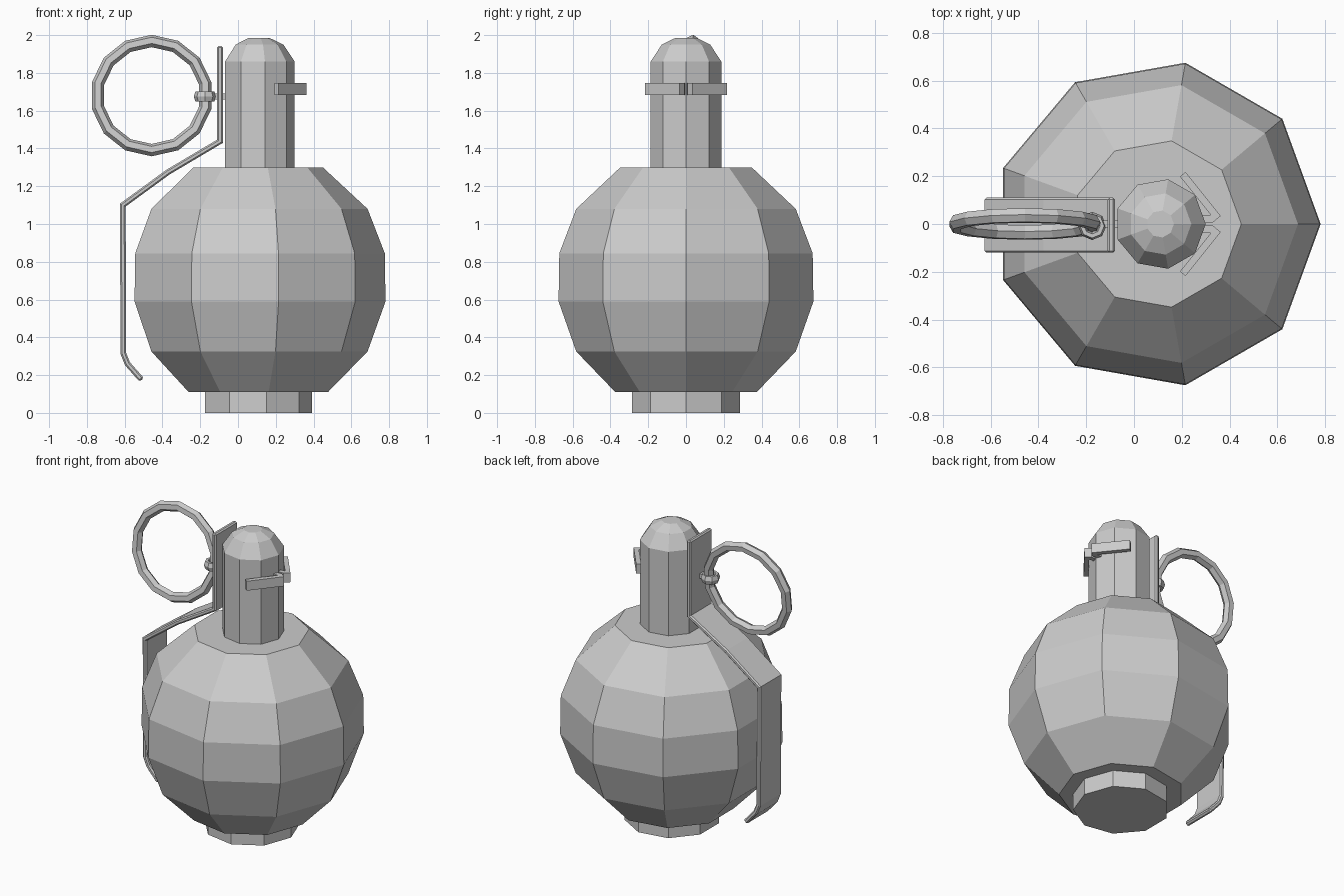
import bpy, bmesh
from math import cos, sin, tau, radians
from mathutils import Vector, Matrix

if "Cube" in bpy.data.objects:
    bpy.data.objects.remove(bpy.data.objects["Cube"])


def finish(name, bm):
    bmesh.ops.recalc_face_normals(bm, faces=bm.faces)
    me = bpy.data.meshes.new(name)
    bm.to_mesh(me)
    bm.free()
    ob = bpy.data.objects.new(name, me)
    bpy.context.collection.objects.link(ob)
    return ob


def loft(bm, rings, closed=False):
    """Skin a list of vertex rings; cap the ends unless closed."""
    rings = [[bm.verts.new(p) for p in r] for r in rings]
    pairs = list(zip(rings, rings[1:]))
    if closed:
        pairs.append((rings[-1], rings[0]))
    for a, b in pairs:
        for i in range(len(a)):
            j = (i + 1) % len(a)
            bm.faces.new((a[i], a[j], b[j], b[i]))
    if not closed:
        bm.faces.new(rings[0])
        bm.faces.new(rings[-1])


def lathe(name, cx, profile, n=9):
    bm = bmesh.new()
    loft(bm, [[(cx + r * cos(tau * i / n), r * sin(tau * i / n), z) for i in range(n)]
              for r, z in profile])
    return finish(name, bm)


def strip(name, path, thick, lo, hi, place, bevel=0):
    """Flat bar of given thickness bent along a 2D path with mitred corners."""
    pts = [Vector(p) for p in path]
    rings = []
    for i, p in enumerate(pts):
        d0 = (p - pts[i - 1]).normalized() if i else (pts[1] - p).normalized()
        d1 = (pts[i + 1] - p).normalized() if i < len(pts) - 1 else d0
        n = Vector((-(d0 + d1).y, (d0 + d1).x)).normalized()
        off = n * (thick / 2 / n.dot(Vector((-d0.y, d0.x))))
        a, b = p + off, p - off
        rings.append([place(a, lo), place(a, hi), place(b, hi), place(b, lo)])
    bm = bmesh.new()
    loft(bm, rings)
    ob = finish(name, bm)
    if bevel:
        m = ob.modifiers.new("edge_chamfer", 'BEVEL')
        m.width, m.segments = bevel, 1
        m.limit_method, m.angle_limit = 'ANGLE', radians(70)
    return ob


def torus(name, major, minor, n, k, mat):
    bm = bmesh.new()
    loft(bm, [[((major + minor * cos(tau * j / k)) * cos(tau * i / n),
                (major + minor * cos(tau * j / k)) * sin(tau * i / n),
                minor * sin(tau * j / k)) for j in range(k)] for i in range(n)], True)
    bmesh.ops.transform(bm, matrix=mat, verts=bm.verts)
    return finish(name, bm)


# Round body, foot and fuse neck
lathe("body", 0.096, [(0.38, 0.11), (0.59, 0.325), (0.685, 0.59),
                      (0.681, 0.845), (0.59, 1.08), (0.353, 1.30)])
lathe("foot", 0.10, [(0.291, 0), (0.291, 0.13)])
lathe("neck", 0.11, [(0.19, 1.28), (0.19, 1.86), (0.13, 1.95), (0.057, 1.985)])

# Safety lever bent down the left side
strip("lever", [(-0.095, 1.943), (-0.095, 1.438), (-0.37, 1.275), (-0.61, 1.10),
                (-0.607, 0.315), (-0.585, 0.26), (-0.51, 0.175)], 0.03, -0.12, 0.11,
      lambda p, w: (p.x, w, p.y), 0.008)

# Pull ring, leaning slightly to the back
torus("pull_ring", 0.291, 0.033, 14, 6,
      Matrix.Translation((-0.457, 0, 1.68)) @ Matrix.Rotation(radians(83), 4, 'X')
      @ Matrix.Rotation(tau / 28, 4, 'Z'))

# Eyelet around the ring and pin shaft into the neck
torus("pin_eyelet", 0.042, 0.017, 8, 6,
      Matrix.Translation((-0.175, -0.008, 1.675)) @ Matrix.Diagonal((1, 1, 1.8, 1)))
strip("pin_shaft", [(-0.14, 0), (0.0, 0)], 0.03, 1.66, 1.69, lambda p, w: (p.x, p.y, w))

# Splayed pin ends on the right of the neck
for side, label in ((1, "back"), (-1, "front")):
    strip("pin_end_" + label, [(0.26, 0.02), (0.325, 0.022), (0.342, 0.036), (0.204, 0.208)],
          0.03, 1.683, 1.746, lambda p, w, s=side: (p.x, s * p.y, w))
